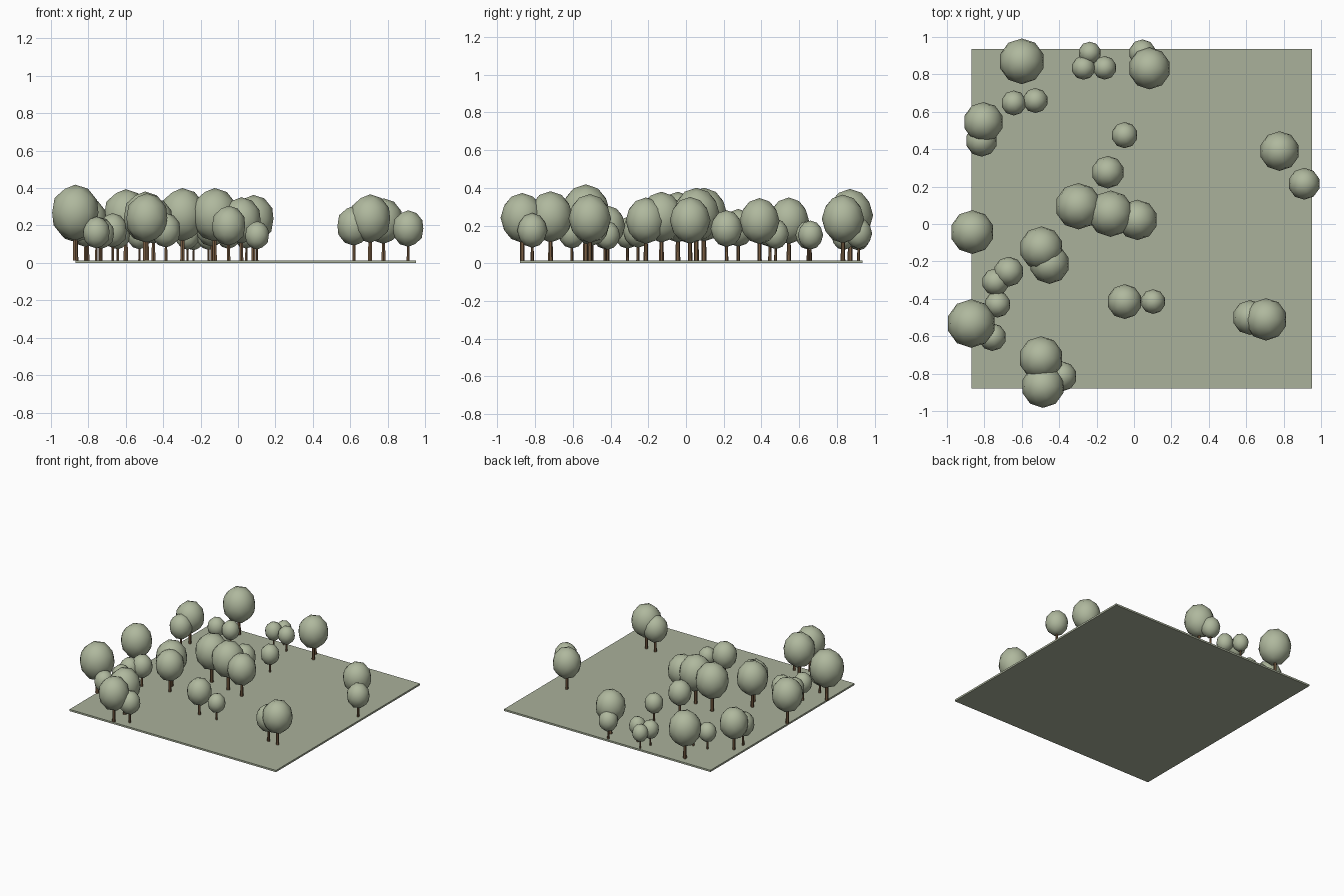
import bpy, bmesh
from mathutils import Matrix


def material(name, rgb):
    m = bpy.data.materials.new(name)
    m.diffuse_color = (*rgb, 1)
    return m


GROUND = material("sage ground", (0.40, 0.44, 0.325))
LEAF = material("sage leaves", (0.43, 0.48, 0.34))
BARK = material("brown bark", (0.19, 0.11, 0.055))
GROUND_TOP = 0.014


def finish(name, bm, mat, smooth=False):
    me = bpy.data.meshes.new(name)
    for f in bm.faces:
        f.smooth = smooth
    bm.to_mesh(me)
    bm.free()
    me.materials.append(mat)
    ob = bpy.data.objects.new(name, me)
    bpy.context.scene.collection.objects.link(ob)


# thin ground slab
bm = bmesh.new()
bmesh.ops.create_cube(bm, size=1, matrix=Matrix.Translation((0.041, 0.027, GROUND_TOP / 2))
                      @ Matrix.Diagonal((1.822, 1.815, GROUND_TOP, 1)))
finish("ground", bm, GROUND)


# one tree: tapered trunk and slightly tall rounded crown, both sized from crown radius
def tree(i, x, y, r):
    zc = 0.022 + 1.9 * r
    bm = bmesh.new()
    h = zc - GROUND_TOP
    bmesh.ops.create_cone(bm, cap_ends=True, segments=6, radius1=0.11 * r, radius2=0.075 * r,
                          depth=h, matrix=Matrix.Translation((x, y, GROUND_TOP + h / 2)))
    finish(f"trunk_{i}", bm, BARK)
    bm = bmesh.new()
    bmesh.ops.create_icosphere(bm, subdivisions=2, radius=r,
                               matrix=Matrix.Translation((x, y, zc)) @ Matrix.Diagonal((1, 1, 1.15, 1)))
    finish(f"crown_{i}", bm, LEAF, True)


# tree positions and crown radii
TREES = [
    (-0.60, 0.87, .122), (-0.237, 0.915, .06), (-0.27, 0.835, .064), (-0.157, 0.835, .063),
    (0.045, 0.915, .072), (0.083, 0.832, .112), (-0.643, 0.647, .067), (-0.527, 0.66, .067),
    (-0.805, 0.545, .107), (-0.815, 0.445, .085), (-0.05, 0.475, .07), (-0.14, 0.277, .087),
    (0.778, 0.39, .106), (0.91, 0.215, .085), (-0.297, 0.095, .124), (-0.125, 0.055, .124),
    (0.018, 0.022, .108), (-0.865, -0.043, .117), (-0.495, -0.13, .117), (-0.452, -0.213, .107),
    (-0.67, -0.255, .08), (-0.74, -0.31, .073), (-0.73, -0.43, .07), (-0.87, -0.532, .13),
    (-0.757, -0.605, .074), (-0.05, -0.415, .093), (0.102, -0.415, .066), (0.62, -0.50, .093),
    (0.706, -0.51, .113), (-0.497, -0.718, .118), (-0.487, -0.868, .115), (-0.385, -0.815, .08),
]
for i, t in enumerate(TREES, 1):
    tree(i, *t)
